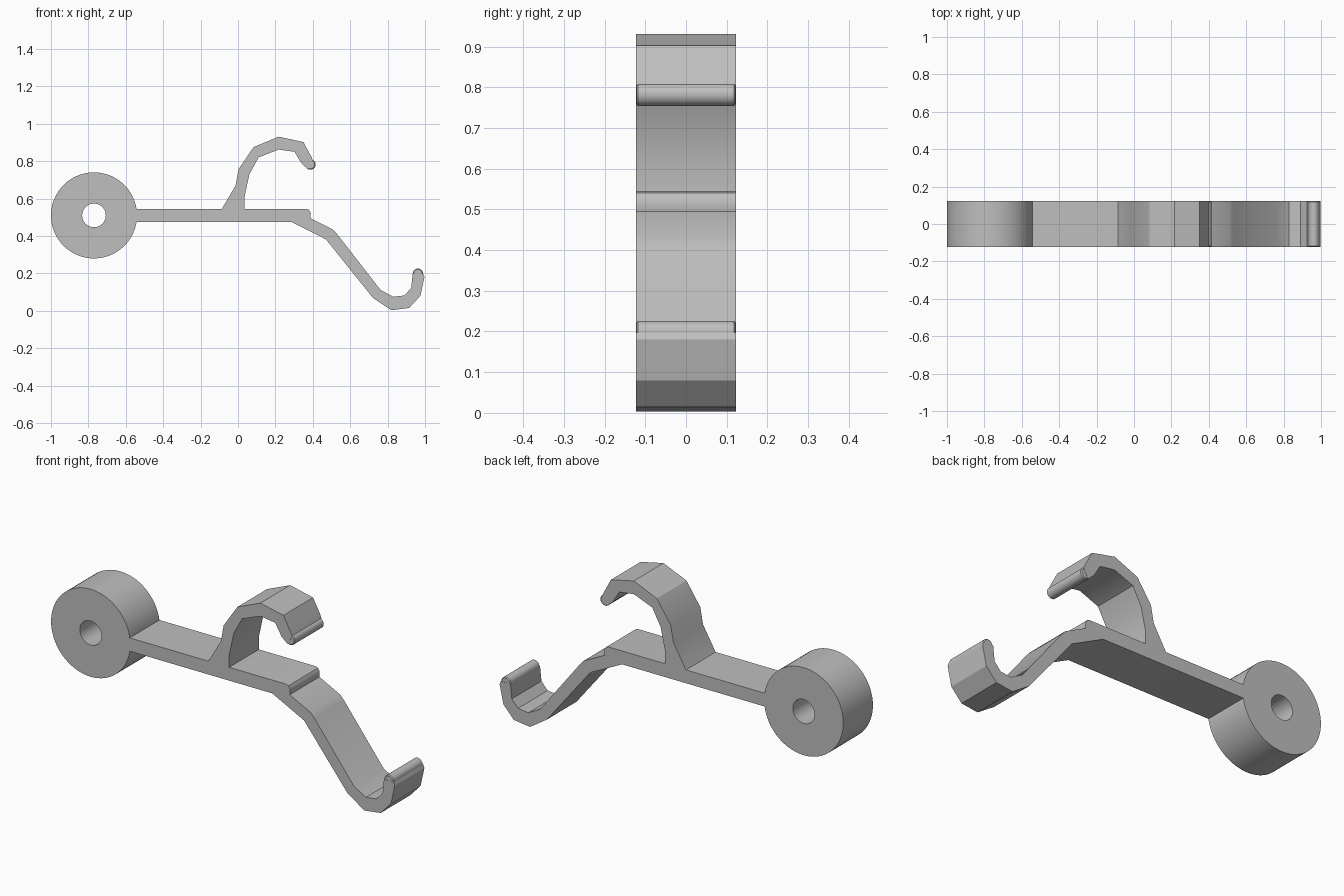
import bpy, bmesh, math

if "Cube" in bpy.data.objects:
    bpy.data.objects.remove(bpy.data.objects["Cube"])

HALF = 0.123  # half thickness along y

grey = bpy.data.materials.new("plain_grey")
grey.diffuse_color = (0.52, 0.52, 0.52, 1)
grey.use_nodes = True
grey.node_tree.nodes["Principled BSDF"].inputs["Base Color"].default_value = grey.diffuse_color


def finish(name, bm, angle=30):
    bmesh.ops.recalc_face_normals(bm, faces=bm.faces[:])
    mesh = bpy.data.meshes.new(name)
    bm.to_mesh(mesh)
    bm.free()
    obj = bpy.data.objects.new(name, mesh)
    bpy.context.collection.objects.link(obj)
    mesh.materials.append(grey)
    bpy.ops.object.select_all(action='DESELECT')
    bpy.context.view_layer.objects.active = obj
    obj.select_set(True)
    bpy.ops.object.shade_smooth_by_angle(angle=math.radians(angle))
    return obj


def circle(cx, cz, r, n):
    return [(cx + r * math.cos(2 * math.pi * i / n),
             cz + r * math.sin(2 * math.pi * i / n)) for i in range(n)]


def extrude(name, profile):
    """Extrude an x-z outline along y."""
    bm = bmesh.new()
    face = bm.faces.new([bm.verts.new((x, -HALF, z)) for x, z in profile])
    out = bmesh.ops.extrude_face_region(bm, geom=[face])
    bmesh.ops.translate(bm, vec=(0, 2 * HALF, 0),
                        verts=[v for v in out["geom"] if isinstance(v, bmesh.types.BMVert)])
    return finish(name, bm)


def tip_bead(name, cx, cz, r):
    """Rounded bead closing a hook end, with softened rims."""
    bm = bmesh.new()
    rings = [[bm.verts.new((x, y, z)) for x, z in circle(cx, cz, rad, 24)]
             for y, rad in ((-HALF + 0.001, r - 0.005), (-HALF + 0.005, r),
                            (HALF - 0.005, r), (HALF - 0.001, r - 0.005))]
    for a, b in zip(rings, rings[1:]):
        for i in range(24):
            j = (i + 1) % 24
            bm.faces.new((a[i], a[j], b[j], b[i]))
    bm.faces.new(rings[0])
    bm.faces.new(rings[-1])
    finish(name, bm)


# Ring with a through hole
N = 72
bm = bmesh.new()
loops = [[bm.verts.new((x, y, z)) for x, z in circle(-0.77, 0.51, r, N)]
         for y, r in ((-HALF, 0.23), (HALF, 0.23), (HALF, 0.063), (-HALF, 0.063))]
for k in range(4):
    a, b = loops[k], loops[(k + 1) % 4]
    for i in range(N):
        j = (i + 1) % N
        bm.faces.new((a[i], a[j], b[j], b[i]))
finish("pivot_ring", bm)

# Outline pieces, clockwise from the upper left of the arm
upper_hook = [(-0.086, 0.545), (-0.013, 0.67), (0.003, 0.757), (0.083, 0.875),
              (0.217, 0.931), (0.35, 0.902), (0.393, 0.822), (0.4, 0.805),
              (0.375, 0.757), (0.34, 0.787), (0.302, 0.85), (0.217, 0.862),
              (0.11, 0.82), (0.061, 0.73), (0.035, 0.61), (0.035, 0.545)]
stop_nose = [(0.365, 0.545), (0.379, 0.54), (0.387, 0.527), (0.389, 0.51), (0.387, 0.495)]
lower_hook = [(0.508, 0.434), (0.53, 0.41), (0.762, 0.112), (0.83, 0.075),
              (0.89, 0.082), (0.926, 0.122), (0.934, 0.198), (0.99, 0.198),
              (0.997, 0.18), (0.975, 0.08), (0.915, 0.015), (0.82, 0.003),
              (0.722, 0.068), (0.47, 0.382), (0.285, 0.475)]
arm_start = [(-0.543, 0.475), (-0.54, 0.51), (-0.543, 0.545)]
extrude("arm_with_hooks", upper_hook + stop_nose + lower_hook + arm_start)

# Rounded hook tips
tip_bead("upper_hook_tip", 0.387, 0.782, 0.028)
tip_bead("lower_hook_tip", 0.962, 0.198, 0.028)
